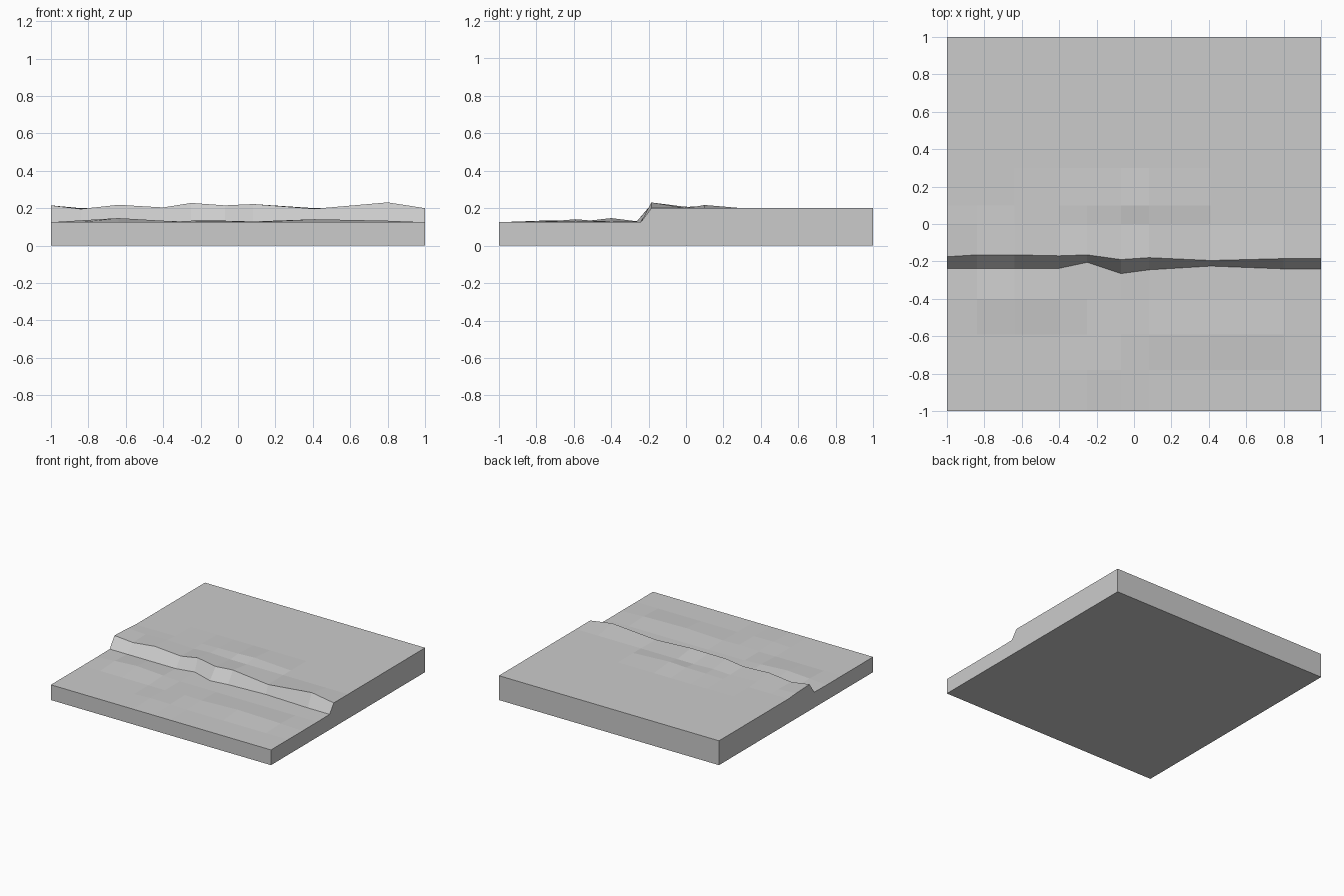
import bpy, bmesh

if "Cube" in bpy.data.objects:
    bpy.data.objects.remove(bpy.data.objects["Cube"])

# Column positions, cliff crest and cliff foot along x
xs      = [-1, -.84, -.64, -.4, -.25, -.07, .08, .41, .8, 1]
crest_y = [-.175, -.165, -.165, -.17, -.165, -.19, -.18, -.195, -.185, -.185]
crest_z = [.215, .196, .218, .204, .228, .215, .222, .197, .231, .2]
foot_y  = [-.237, -.237, -.237, -.237, -.205, -.265, -.245, -.225, -.24, -.24]

# Small mounds on either ledge: (column, row) -> extra height
front_rows = [-1, -.78, -.59, -.4]
back_rows = [-.0, .1, .3, .65, 1]
bumps = {(1, 3): .01, (2, 3): .022, (3, 3): .008, (4, 1): .008, (5, 1): .006,
         (5, 2): .008, (7, 2): .016, (8, 2): .008, (6, 2): .004,
         (0, 6): .008, (2, 6): .007, (4, 6): .007, (5, 7): .01,
         (6, 7): .017, (4, 7): .008, (3, 7): .004}


def column(i):
    """Surface profile of one column, front to back."""
    pts = [(y, .125) for y in front_rows]
    pts += [(foot_y[i], .127), (crest_y[i], crest_z[i])]
    pts += [(y, .2) for y in back_rows]
    return [(xs[i], y, z + bumps.get((i, j), 0)) for j, (y, z) in enumerate(pts)]


bm = bmesh.new()
top = [[bm.verts.new(p) for p in column(i)] for i in range(len(xs))]
n, m = len(top), len(top[0])

# Terrain surface
for i in range(n - 1):
    for j in range(m - 1):
        bm.faces.new((top[i][j], top[i + 1][j], top[i + 1][j + 1], top[i][j + 1]))

# Skirt down to the flat base
boundary = [e for e in bm.edges if e.is_boundary]
ext = bmesh.ops.extrude_edge_only(bm, edges=boundary)["geom"]
for v in ext:
    if isinstance(v, bmesh.types.BMVert):
        v.co.z = 0
bmesh.ops.holes_fill(bm, edges=[e for e in bm.edges if e.is_boundary], sides=0)
bmesh.ops.recalc_face_normals(bm, faces=bm.faces[:])

mesh = bpy.data.meshes.new("cliff_ground_tile")
bm.to_mesh(mesh)
bm.free()
tile = bpy.data.objects.new("cliff_ground_tile", mesh)
bpy.context.collection.objects.link(tile)
